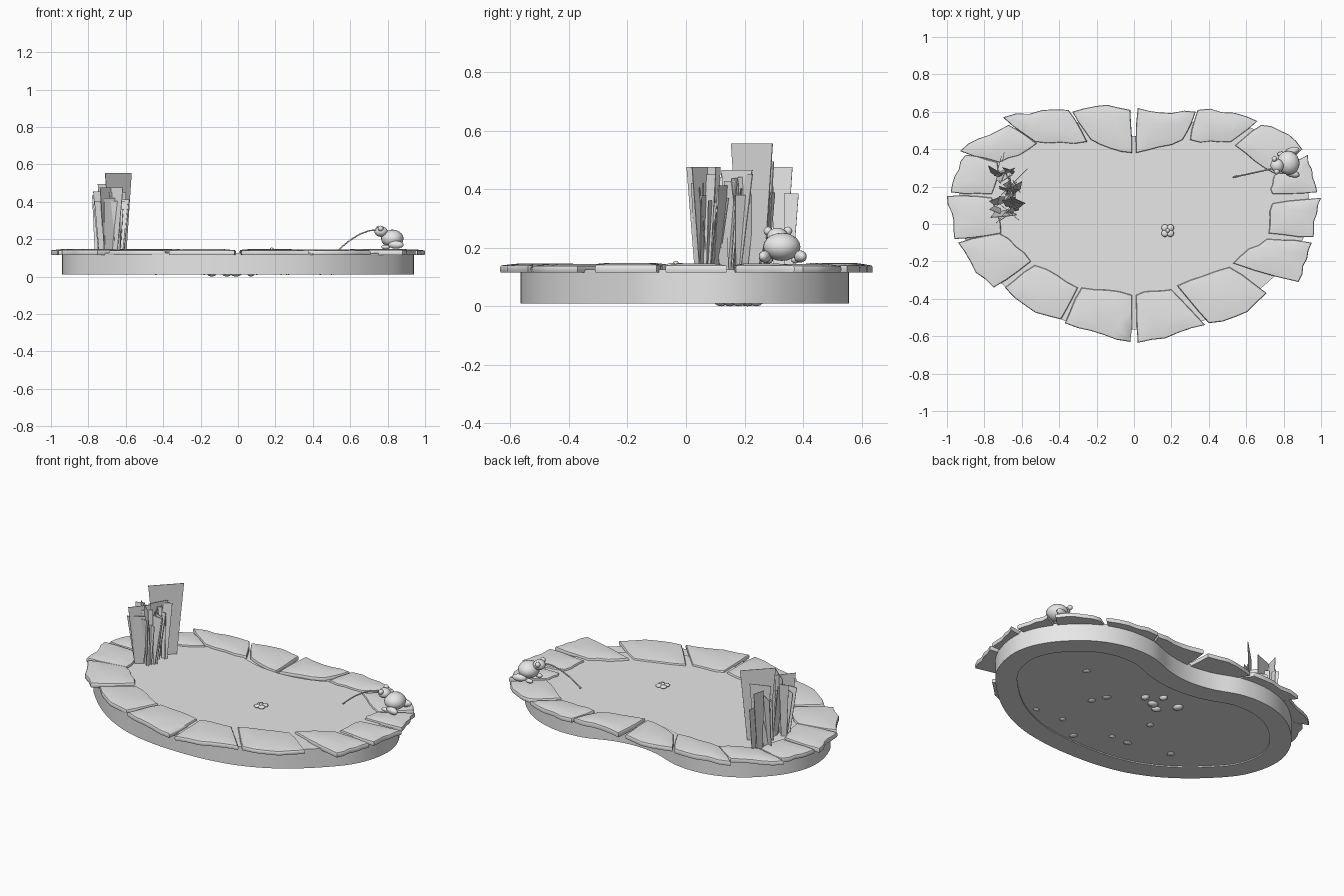
import bpy, bmesh, math, random
from mathutils import Vector, Matrix

if "Cube" in bpy.data.objects:
    bpy.data.objects.remove(bpy.data.objects["Cube"])

random.seed(4)
grey = bpy.data.materials.new("stone_grey")
grey.diffuse_color = (0.8, 0.8, 0.8, 1)
grey.use_nodes = True
grey.node_tree.nodes["Principled BSDF"].inputs["Base Color"].default_value = grey.diffuse_color


def finish(name, bm, angle=35):
    bmesh.ops.recalc_face_normals(bm, faces=bm.faces)
    mesh = bpy.data.meshes.new(name)
    bm.to_mesh(mesh)
    bm.free()
    mesh.materials.append(grey)
    ob = bpy.data.objects.new(name, mesh)
    bpy.context.collection.objects.link(ob)
    bpy.ops.object.select_all(action='DESELECT')
    ob.select_set(True)
    bpy.context.view_layer.objects.active = ob
    if angle:
        bpy.ops.object.shade_smooth_by_angle(angle=math.radians(angle))
    return ob


def smooth_loop(pts, steps=6):
    """Closed Catmull-Rom loop through 2D points."""
    out, n = [], len(pts)
    for i in range(n):
        a, b, c, d = (Vector(pts[(i + k) % n]) for k in (-1, 0, 1, 2))
        for s in range(steps):
            t = s / steps
            out.append(0.5 * (2 * b + (c - a) * t + (2 * a - 5 * b + 4 * c - d) * t * t
                              + (3 * b - a - 3 * c + d) * t ** 3))
    return out


def inset(loop, dist):
    """Move a clockwise loop inwards."""
    out = []
    for i, p in enumerate(loop):
        t = (loop[(i + 1) % len(loop)] - loop[i - 1]).normalized()
        out.append(p + Vector((t.y, -t.x)) * dist)
    return out


def ellipsoid(bm, loc, size, turn=0, seg=20):
    m = (Matrix.Translation(loc) @ Matrix.Rotation(math.radians(turn), 4, 'Z')
         @ Matrix.Diagonal((*size, 1)))
    bmesh.ops.create_uvsphere(bm, u_segments=seg, v_segments=seg // 2, radius=1, matrix=m)


# Bean-shaped basin: mirrored outline, walls, bottom rim and floor
half = [(0, .47), (.15, .49), (.33, .55), (.53, .545), (.72, .46), (.88, .29), (.94, .1),
        (.89, -.11), (.75, -.28), (.575, -.42), (.39, -.51), (.2, -.553), (0, -.565)]
outline = smooth_loop(half + [(-x, y) for x, y in half[-2:0:-1]])
bm = bmesh.new()
rings = []
for d, z in ((.12, .017), (.12, .01), (0, .01), (0, .125), (.12, .125)):
    rings.append([bm.verts.new((p.x, p.y, z)) for p in inset(outline, d)])
for a, b in zip(rings, rings[1:]):
    for i in range(len(a)):
        bm.faces.new((a[i - 1], a[i], b[i], b[i - 1]))
bm.faces.new(rings[0])
finish("basin", bm)

# Water surface
bm = bmesh.new()
bm.faces.new([bm.verts.new((p.x, p.y, .13)) for p in inset(outline, .09)][::-1])
finish("water", bm)

# Rim stones: outer start, outer end, inner end, inner start (clockwise)
stones = [
    (-.33, .60, -.02, .61, -.01, .38, -.23, .45), (.02, .62, .33, .60, .26, .45, .01, .38),
    (.34, .61, .66, .55, .52, .44, .30, .45), (.68, .53, .90, .40, .75, .27, .54, .42),
    (.93, .37, .98, .17, .74, .16, .75, .26), (1, .14, .96, -.07, .72, -.05, .74, .11),
    (.95, -.10, .88, -.31, .53, -.21, .71, -.08), (.71, -.37, .40, -.53, .23, -.33, .51, -.23),
    (.38, -.54, .02, -.635, .01, -.38, .20, -.35), (-.02, -.63, -.37, -.53, -.28, -.34, -.01, -.38),
    (-.39, -.51, -.69, -.34, -.53, -.22, -.30, -.34), (-.75, -.34, -.94, -.10, -.72, -.05, -.55, -.20),
    (-.96, -.08, -1, .15, -.76, .14, -.71, -.05), (-.98, .17, -.90, .37, -.73, .33, -.76, .16),
    (-.93, .39, -.67, .53, -.52, .43, -.72, .33), (-.70, .57, -.35, .61, -.25, .44, -.53, .44)]
bows = (.035, -.01, .02, .025, .0, -.01, .005, .035, .01, .01, .04, .02, -.005, .01, .01, .01)


def edge(a, b, n, bulge, rough):
    """Points from a up to b with a bowed, slightly uneven run."""
    t = b - a
    nrm = Vector((-t.y, t.x)).normalized()
    return [a + t * (k / n) + nrm * (bulge * math.sin(math.pi * k / n)
            + (random.uniform(-rough, rough) if k else 0)) for k in range(n)]


for row, bow in zip(stones, bows):
    o0, o1, i1, i0 = (Vector(row[j:j + 2]) for j in (0, 2, 4, 6))
    loop = (edge(o0, o1, 5, bow, .009) + edge(o1, i1, 3, .004, .003)
            + edge(i1, i0, 4, .008, .007) + edge(i0, o0, 3, .004, .003))
    loop = [Vector((max(-1, min(1, p.x)), p.y)) for p in loop]
    mid = sum(loop, Vector((0, 0))) / len(loop)
    top = random.uniform(.138, .143)
    bm = bmesh.new()
    # side wall, rounded shoulder and gently domed top
    layers = [[bm.verts.new((*(mid + (p - mid) * s), z)) for p in loop]
              for s, z in ((.985, .115), (1, .122), (1, top - .006), (.975, top), (.6, top + .006))]
    for a, b in zip(layers, layers[1:]):
        for i in range(len(a)):
            bm.faces.new((a[i - 1], a[i], b[i], b[i - 1]))
    bm.faces.new(layers[0])
    bm.faces.new(layers[-1])
    finish("rim_stone", bm, 50)

# Pebbles set into the basin floor, one group lying a little lower
bm = bmesh.new()
for x, y in [(.50, .19), (.44, -.31), (.27, -.04), (.23, .04), (.26, -.30), (.10, -.40), (-.07, -.27),
             (-.18, -.27), (-.15, -.04), (-.44, -.21), (.07, .18), (-.01, .15), (-.01, .24),
             (-.14, .21), (-.06, .12)]:
    r = random.uniform(.02, .028)
    z = .018 if y > .1 and x < .3 else .027
    ellipsoid(bm, (x, y, z), (r * 1.2, r, .018), random.uniform(0, 180), 12)
finish("pebbles", bm, 60)

# Reeds: flat tapered blades (x, y, turn, width, height, lean, tilt)
blades = [(-.64, .225, 45, .20, .43, 0, 0), (-.68, .075, -40, .15, .35, .01, 0),
          (-.69, .06, 50, .13, .35, -.01, 0), (-.72, .32, 75, .07, .35, .01, 0),
          (-.70, .35, 80, .05, .26, .01, 0), (-.69, .27, 20, .12, .37, 0, .01),
          (-.67, .17, 60, .12, .34, .01, -.01), (-.70, .06, 5, .14, .28, 0, -.02),
          (-.65, .10, -10, .12, .28, 0, .02)]
for _ in range(24):
    blades.append((random.uniform(-.74, -.62), random.uniform(.04, .28), random.uniform(0, 180),
                   random.uniform(.05, .10), random.uniform(.22, .33),
                   random.uniform(-.015, .015), random.uniform(-.025, .025)))
bm = bmesh.new()
for x, y, turn, w, h, lean, tilt in blades:
    res = bmesh.ops.create_cube(bm, size=1)
    c, s = math.cos(math.radians(turn)), math.sin(math.radians(turn))
    for v in res["verts"]:
        up = v.co.z > 0
        a = v.co.x * w * (1 if up else .6) + (lean if up else 0)
        b = v.co.y * .003 + (tilt if up else -tilt * .5)
        v.co = (max(-.785, min(-.565, x + a * c - b * s)), max(0, y + a * s + b * c), .125 + (h if up else 0))
finish("reeds", bm, 0)

# Frog: body, head, eyes, haunches and feet
bm = bmesh.new()
ellipsoid(bm, (.825, .327, .203), (.06, .064, .048), 15)
ellipsoid(bm, (.765, .312, .24), (.035, .036, .028), 15)
for side in (-1, 1):
    ellipsoid(bm, (.757 - side * .006, .314 + side * .034, .257), (.015, .015, .015), 0, 12)
    ellipsoid(bm, (.845, .33 + side * .06, .17), (.042, .02, .021), side * 15, 14)
    ellipsoid(bm, (.79, .328 + side * .045, .158), (.024, .014, .012), 0, 12)
finish("frog", bm, 60)

# Thin bent stalk held by the frog
cu = bpy.data.curves.new("stalk", 'CURVE')
cu.dimensions, cu.bevel_depth, cu.bevel_resolution = '3D', .004, 1
sp = cu.splines.new('POLY')
pts = [(.745, .298, .25), (.70, .287, .245), (.65, .276, .226), (.60, .265, .195), (.56, .257, .163), (.53, .25, .135)]
sp.points.add(len(pts) - 1)
for p, co in zip(sp.points, pts):
    p.co = (*co, 1)
cu.materials.append(grey)
bpy.context.collection.objects.link(bpy.data.objects.new("stalk", cu))

# Small floating flower
bm = bmesh.new()
for k in range(4):
    a = math.radians(45 + 90 * k)
    ellipsoid(bm, (.18 + .021 * math.cos(a), -.035 + .021 * math.sin(a), .139), (.019, .019, .009), 45 + 90 * k, 12)
ellipsoid(bm, (.18, -.035, .146), (.011, .011, .009), 0, 12)
finish("flower", bm, 60)
